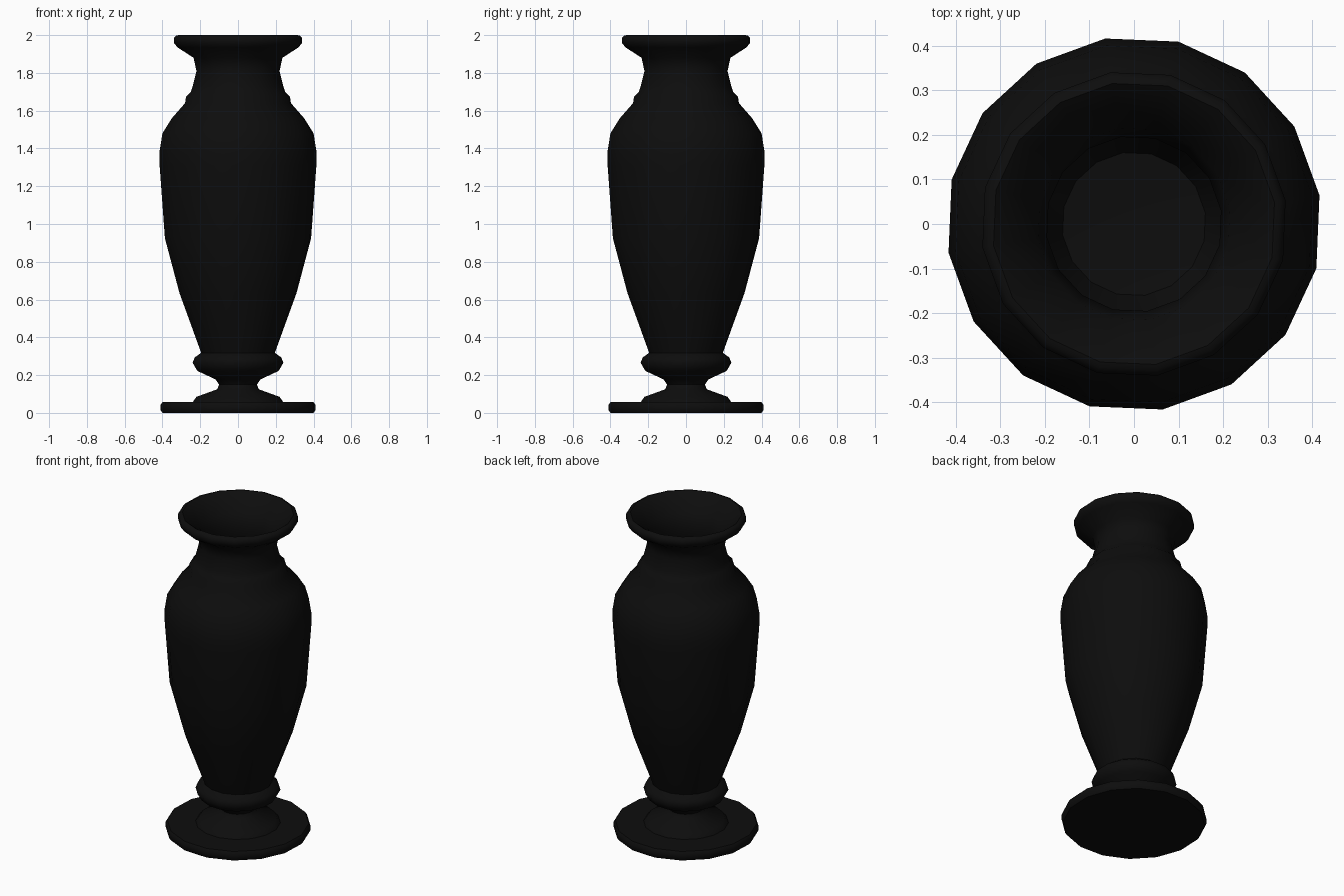
import bpy, bmesh, math

if "Cube" in bpy.data.objects:
    bpy.data.objects.remove(bpy.data.objects["Cube"])

SIDES = 16
TURN = math.radians(8.8)          # rotation of the 16-gon seen from above
K = 1 / math.cos(TURN)            # silhouette half-width -> true radius

black = bpy.data.materials.new("glossy black")
black.diffuse_color = (0.004, 0.004, 0.004, 1)
black.use_nodes = True
black.node_tree.nodes["Principled BSDF"].inputs["Base Color"].default_value = black.diffuse_color


def lathe(name, profile):
    """Spin (half-width, height) points round z; a zero radius closes the end."""
    bm = bmesh.new()
    rings = []
    for r, z in profile:
        if r == 0:
            rings.append([bm.verts.new((0, 0, z))] * SIDES)
            continue
        rings.append([bm.verts.new((r * K * math.cos(TURN + math.tau * i / SIDES),
                                    r * K * math.sin(TURN + math.tau * i / SIDES), z))
                      for i in range(SIDES)])
    for a, b in zip(rings, rings[1:]):
        for i in range(SIDES):
            j = (i + 1) % SIDES
            quad = dict.fromkeys((a[i], a[j], b[j], b[i]))
            bm.faces.new(list(quad))
    bmesh.ops.recalc_face_normals(bm, faces=bm.faces)
    mesh = bpy.data.meshes.new(name)
    bm.to_mesh(mesh)
    bm.free()
    mesh.materials.append(black)
    ob = bpy.data.objects.new(name, mesh)
    bpy.context.collection.objects.link(ob)
    bpy.ops.object.select_all(action='DESELECT')
    ob.select_set(True)
    bpy.context.view_layer.objects.active = ob
    bpy.ops.object.shade_smooth_by_angle(angle=math.radians(50))
    return ob


# Foot disc, stem and collar
foot = [(0, 0), (0.40, 0), (0.41, 0.015), (0.41, 0.043), (0.40, 0.057),
        (0.24, 0.057), (0.22, 0.085), (0.11, 0.125), (0.10, 0.15),
        (0.12, 0.178), (0.215, 0.222), (0.24, 0.265), (0.23, 0.293),
        (0.195, 0.318)]
# Belly, shoulder, neck and flared lip
body = [(0.31, 0.635), (0.387, 0.925), (0.415, 1.31), (0.416, 1.38),
        (0.40, 1.48), (0.35, 1.56), (0.28, 1.64), (0.275, 1.675),
        (0.25, 1.70), (0.24, 1.73), (0.22, 1.81), (0.235, 1.88),
        (0.32, 1.935), (0.34, 1.96), (0.34, 1.985), (0.327, 1.997)]
# Hollow inside, following the outer wall
inside = [(0.315, 2.0), (0.295, 1.985), (0.215, 1.90), (0.195, 1.81),
          (0.22, 1.70), (0.33, 1.54), (0.385, 1.38), (0.355, 0.925),
          (0.28, 0.635), (0.16, 0.36), (0, 0.34)]

lathe("urn_vase", foot + body + inside)
